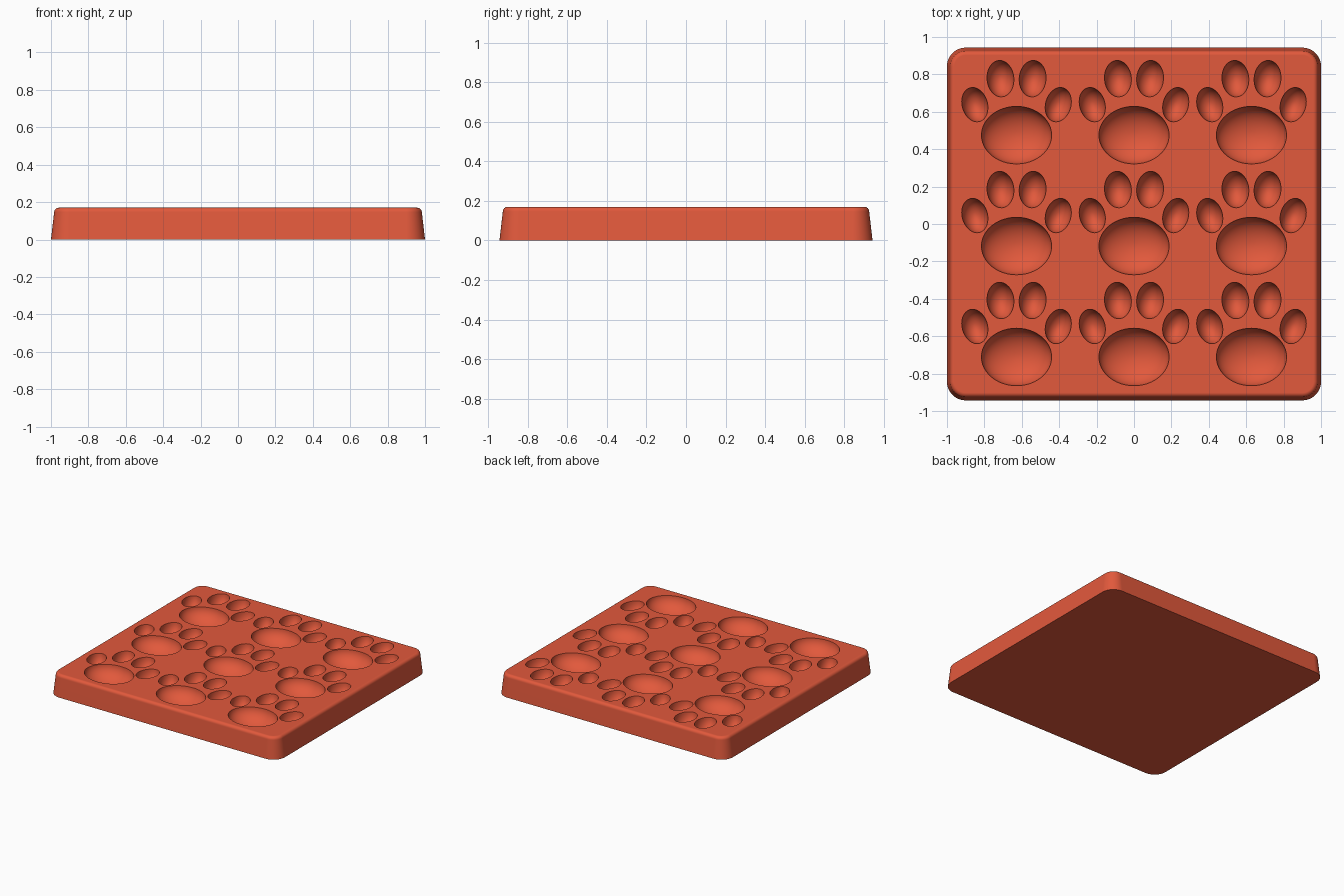
import bpy
import bmesh
import math
from mathutils import Matrix, Vector

default = bpy.data.objects.get("Cube")
if default:
    bpy.data.objects.remove(default, do_unlink=True)

HALF_X, HALF_Y, HEIGHT = 1.0, 0.943, 0.17
CORNER, DRAFT, FILLET = 0.1, 0.017, 0.024

terracotta = bpy.data.materials.new("terracotta_red")
terracotta.use_nodes = True
colour = (0.76, 0.1, 0.045, 1)
terracotta.diffuse_color = colour
terracotta.node_tree.nodes["Principled BSDF"].inputs["Base Color"].default_value = colour


def make_object(name, bm):
    bmesh.ops.recalc_face_normals(bm, faces=bm.faces[:])
    mesh = bpy.data.meshes.new(name)
    bm.to_mesh(mesh)
    bm.free()
    mesh.materials.append(terracotta)
    obj = bpy.data.objects.new(name, mesh)
    bpy.context.collection.objects.link(obj)
    return obj


def rounded_ring(bm, inset, z, steps=10):
    """Loop of vertices around a rounded rectangle."""
    radius = CORNER - inset
    ring = []
    for i, (sx, sy) in enumerate([(1, 1), (-1, 1), (-1, -1), (1, -1)]):
        for s in range(steps + 1):
            a = math.pi / 2 * (i + s / steps)
            ring.append(bm.verts.new((sx * (HALF_X - CORNER) + radius * math.cos(a),
                                      sy * (HALF_Y - CORNER) + radius * math.sin(a), z)))
    return ring


# Slab: drafted walls with a rounded top rim
bm = bmesh.new()
levels = [(0, 0)]
for k in range(7):
    a = math.pi / 2 * k / 6
    levels.append((DRAFT + FILLET * (1 - math.cos(a)),
                   HEIGHT - FILLET * (1 - math.sin(a))))
rings = [rounded_ring(bm, inset, z) for inset, z in levels]
for low, high in zip(rings, rings[1:]):
    for j in range(len(low)):
        n = (j + 1) % len(low)
        bm.faces.new((low[j], low[n], high[n], high[j]))
bm.faces.new(rings[0][::-1])
bm.faces.new(rings[-1])
slab = make_object("paw_tray", bm)

# Paw hollows: one ellipsoid per pad and toe
bm = bmesh.new()


def hollow(x, y, rx, ry, depth, tilt=0, segments=32):
    matrix = (Matrix.Translation((x, y, HEIGHT + 0.002))
              @ Matrix.Rotation(math.radians(tilt), 4, 'Z')
              @ Matrix.Diagonal(Vector((rx, ry, depth, 1))))
    bmesh.ops.create_uvsphere(bm, u_segments=segments, v_segments=segments // 2,
                              radius=1, matrix=matrix)


for px in (-0.628, 0, 0.628):
    for py in (0.475, -0.118, -0.711):
        hollow(px, py, 0.188, 0.154, 0.115, segments=48)
        for side in (-1, 1):
            hollow(px + side * 0.086, py + 0.302, 0.072, 0.098, 0.1, -side * 5)
            hollow(px + side * 0.223, py + 0.163, 0.068, 0.094, 0.1, -side * 16)
cutter = make_object("paw_cutter", bm)
cutter.hide_render = True

cut = slab.modifiers.new("paw_hollows", 'BOOLEAN')
cut.operation = 'DIFFERENCE'
cut.solver = 'EXACT'
cut.object = cutter
bpy.context.view_layer.update()
graph = bpy.context.evaluated_depsgraph_get()
carved = bpy.data.meshes.new_from_object(slab.evaluated_get(graph))
slab.modifiers.clear()
slab.data = carved
bpy.data.objects.remove(cutter, do_unlink=True)

# Smooth hollows and rim, crisp edges and flat top
bpy.ops.object.select_all(action='DESELECT')
slab.select_set(True)
bpy.context.view_layer.objects.active = slab
bpy.ops.object.shade_smooth_by_angle(angle=math.radians(32))
weighted = slab.modifiers.new("flat_top_normals", 'WEIGHTED_NORMAL')
weighted.keep_sharp = True
